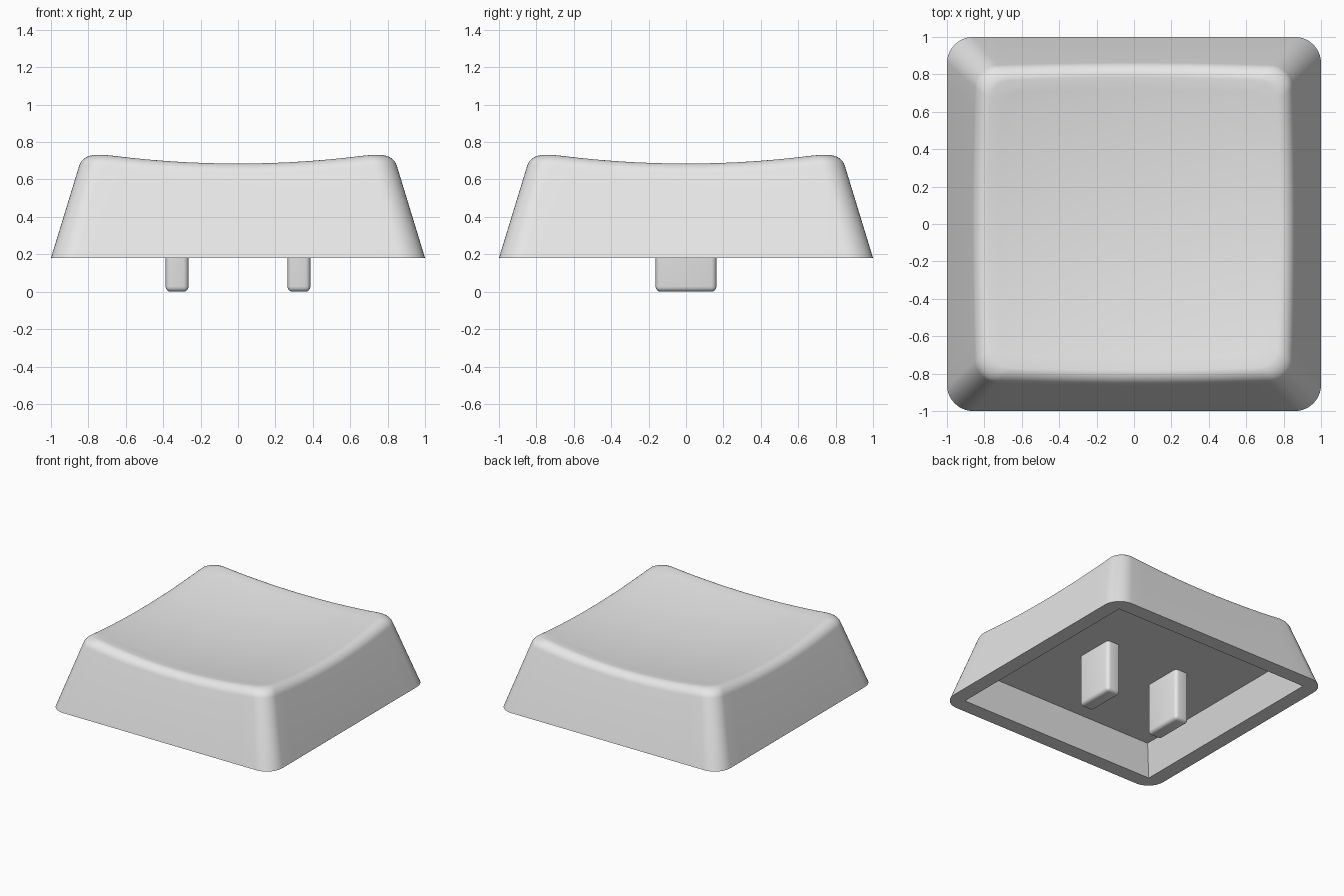
import bpy, bmesh, math

if "Cube" in bpy.data.objects:
    bpy.data.objects.remove(bpy.data.objects["Cube"])

grey = bpy.data.materials.new("light_grey")
grey.diffuse_color = (0.8, 0.8, 0.8, 1)
grey.use_nodes = True
grey.node_tree.nodes["Principled BSDF"].inputs["Base Color"].default_value = grey.diffuse_color

BASE, CEILING = 0.18, 0.415          # height of rim and of cavity ceiling
SLOPE = math.radians(17)             # wall lean
FILLET = 0.075                       # rounding of the top edge
CORNER = 0.14                        # corner radius of the unit outline


def finish(bm, name):
    bmesh.ops.recalc_face_normals(bm, faces=bm.faces)
    mesh = bpy.data.meshes.new(name)
    bm.to_mesh(mesh)
    bm.free()
    ob = bpy.data.objects.new(name, mesh)
    bpy.context.collection.objects.link(ob)
    mesh.materials.append(grey)
    bpy.ops.object.select_all(action='DESELECT')
    ob.select_set(True)
    bpy.context.view_layer.objects.active = ob
    bpy.ops.object.shade_smooth_by_angle(angle=math.radians(32))
    return ob


def dish(x, y):
    return 0.625 + 0.0966 * (x * x + y * y)


def outline(arc=10, side=14):
    """Rounded square reaching 1 on each side."""
    pts, c = [], 1 - CORNER
    for q in range(4):
        ca, sa = [(1, 0), (0, 1), (-1, 0), (0, -1)][q]
        quarter = [(c + CORNER * math.cos(a), c + CORNER * math.sin(a))
                   for a in (math.pi / 2 * i / arc for i in range(arc + 1))]
        quarter += [(c - 2 * c * i / side, 1) for i in range(1, side)]
        pts += [(x * ca - y * sa, x * sa + y * ca) for x, y in quarter]
    return pts


def keycap():
    unit = outline()
    square = [(x / max(abs(x), abs(y)), y / max(abs(x), abs(y))) for x, y in unit]
    # cavity ceiling edge, cavity opening, outer rim
    rings = [[(x * 0.807, y * 0.807, CEILING) for x, y in square],
             [(x * 0.88, y * 0.88, BASE) for x, y in square],
             [(x, y, BASE) for x, y in unit]]
    # where the centre of the edge rounding sits along each outline point
    centres = []
    for x, y in unit:
        h = 0.77
        for _ in range(12):
            z = dish(h * x, h * y) - FILLET
            h = 1 - math.tan(SLOPE) * (z - BASE) - FILLET / math.cos(SLOPE)
        centres.append((h, z))
    # rounded top edge
    for i in range(9):
        a = SLOPE + (math.radians(96) - SLOPE) * i / 8
        ring = []
        for (x, y), (h, z) in zip(unit, centres):
            s = h + FILLET * math.cos(a)
            ring.append((x * s, y * s, z + FILLET * math.sin(a)))
        rings.append(ring)
    # dished top
    edge = rings[-1]
    for i in range(1, 12):
        s = 1 - i / 12
        rings.append([(x * s, y * s, dish(x * s, y * s)) for x, y, _ in edge])

    bm = bmesh.new()
    loops = [[bm.verts.new(p) for p in ring] for ring in rings]
    n = len(unit)
    for a, b in zip(loops, loops[1:]):
        for i in range(n):
            j = (i + 1) % n
            bm.faces.new((a[i], a[j], b[j], b[i]))
    bm.faces.new(loops[0])
    tip = bm.verts.new((0, 0, dish(0, 0)))
    for i in range(n):
        bm.faces.new((loops[-1][i], loops[-1][(i + 1) % n], tip))
    return finish(bm, "keycap_shell")


def post(name, x):
    bm = bmesh.new()
    bmesh.ops.create_cube(bm, size=1)
    top = CEILING + 0.005
    for v in bm.verts:
        v.co = (x + v.co.x * 0.123, v.co.y * 0.326, (v.co.z + 0.5) * top)
    edges = [e for e in bm.edges if min(v.co.z for v in e.verts) < 0.01]
    bmesh.ops.bevel(bm, geom=edges, offset=0.028, segments=4, profile=0.5, affect='EDGES')
    return finish(bm, name)


keycap()
for side, name in ((-1, "left_stem"), (1, "right_stem")):
    post(name, side * 0.326)
